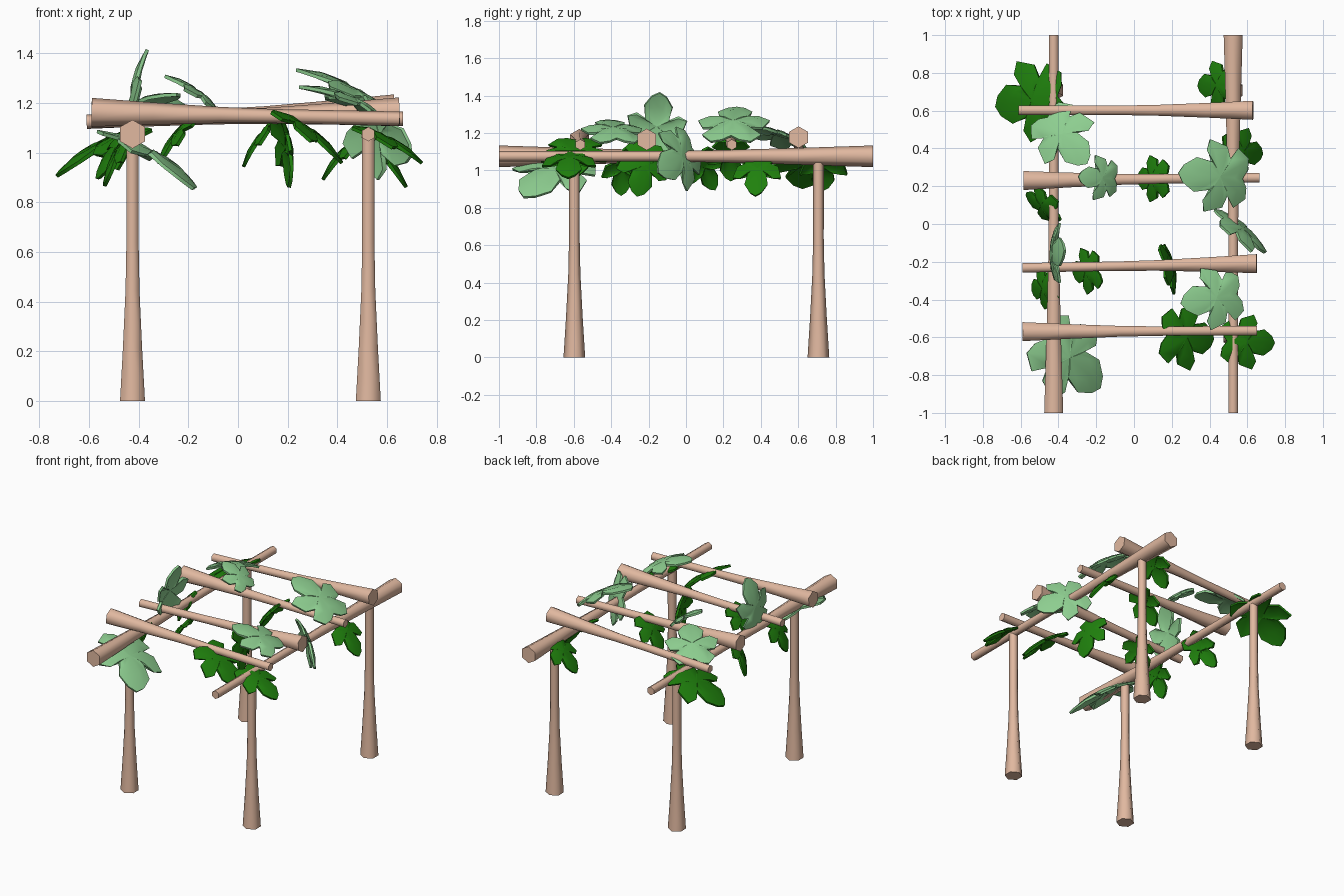
import bpy, bmesh, math
from mathutils import Vector, Matrix

cube = bpy.data.objects.get("Cube")
if cube:
    bpy.data.objects.remove(cube, do_unlink=True)


def material(name, rgb):
    m = bpy.data.materials.new(name)
    m.use_nodes = True
    m.diffuse_color = (*rgb, 1)
    m.node_tree.nodes["Principled BSDF"].inputs["Base Color"].default_value = (*rgb, 1)
    return m


WOOD = material("pale wood", (0.75, 0.48, 0.35))
DARK = material("dark green", (0.014, 0.22, 0.004))
LIGHT = material("light green", (0.27, 0.62, 0.28))


def finish(name, bm, mat, angle):
    bmesh.ops.recalc_face_normals(bm, faces=bm.faces)
    mesh = bpy.data.meshes.new(name)
    bm.to_mesh(mesh)
    bm.free()
    mesh.materials.append(mat)
    for p in mesh.polygons:
        p.use_smooth = True
    mesh.set_sharp_from_angle(angle=math.radians(angle))
    obj = bpy.data.objects.new(name, mesh)
    bpy.context.collection.objects.link(obj)
    return obj


def pole(name, thick, thin, corner, r=0.058):
    """Six-sided log flaring towards its thick end; one corner faces the given axis."""
    a, b, u = Vector(thick), Vector(thin), Vector(corner)
    axis = (b - a).normalized()
    u = (u - axis * u.dot(axis)).normalized()
    v = axis.cross(u)
    bm = bmesh.new()
    rings = []
    for t, s in ((0, 1), (0.2, 0.77), (0.42, 0.56), (0.6, 0.49), (1, 0.5)):
        rings.append([bm.verts.new(a.lerp(b, t) + r * s * (
            u * math.cos(k * math.pi / 3) + v * math.sin(k * math.pi / 3)))
            for k in range(6)])
    for p, q in zip(rings, rings[1:]):
        for k in range(6):
            bm.faces.new((p[k], p[k - 1], q[k - 1], q[k]))
    bm.faces.new(rings[0])
    bm.faces.new(rings[-1])
    finish(name, bm, WOOD, 70)


# Half outline of a five-lobed leaf, stem at the origin, tip at y = 1
HALF = [(0.13, -0.05), (0.29, -0.06), (0.43, 0.12), (0.27, 0.25), (0.44, 0.3),
        (0.52, 0.56), (0.36, 0.62), (0.2, 0.53), (0.25, 0.76), (0.13, 0.93)]
OUTLINE = [(0, 0.03)] + HALF + [(0, 1)] + [(-x, y) for x, y in reversed(HALF)]


def leaf(name, mat, stem, tip, width, facing=(0, 0, 1)):
    """Domed, puffy leaf stretched from stem to tip."""
    s, t, n = Vector(stem), Vector(tip), Vector(facing)
    along = t - s
    length = along.length
    along.normalize()
    n = (n - along * n.dot(along)).normalized()
    side = along.cross(n)
    place = Matrix((side * width, along * length, n * length)).transposed()

    def point(x, y, puff):
        r2 = x * x + (y - 0.4) ** 2
        return s + place @ Vector((x, y, puff - 0.28 * (r2 - 0.26)))

    bm = bmesh.new()
    outer = [bm.verts.new(point(x, y, 0)) for x, y in OUTLINE]
    inner = [bm.verts.new(point(x * 0.6, 0.4 + (y - 0.4) * 0.6, 0.02))
             for x, y in OUTLINE]
    hub = bm.verts.new(point(0, 0.4, 0))
    for k in range(len(outer)):
        bm.faces.new((outer[k - 1], outer[k], inner[k], inner[k - 1]))
        bm.faces.new((inner[k - 1], inner[k], hub))
    bmesh.ops.recalc_face_normals(bm, faces=bm.faces)
    bmesh.ops.solidify(bm, geom=bm.faces[:], thickness=0.014)
    finish(name, bm, mat, 50)


# Posts
for side, x in (("right", -0.425), ("left", 0.525)):
    for end, y in (("front", -0.597), ("back", 0.708)):
        pole(f"{end}_{side}_post", (x, y, 0), (x, y, 1.06), (0, 1, 0))

# Long rails, laid in opposite directions
pole("right_rail", (-0.425, -1, 1.075), (-0.425, 1, 1.075), (0, 0, 1))
pole("left_rail", (0.525, 1, 1.075), (0.525, -1, 1.075), (0, 0, 1))

# Cross beams, alternating their thick ends
pole("front_beam", (-0.59, -0.57, 1.163), (0.65, -0.565, 1.137), (0, 0, 1))
pole("front_middle_beam", (0.65, -0.21, 1.165), (-0.59, -0.232, 1.128), (0, 0, 1))
pole("back_middle_beam", (-0.585, 0.23, 1.16), (0.665, 0.245, 1.137), (0, 0, 1))
pole("back_beam", (0.63, 0.602, 1.177), (-0.61, 0.602, 1.125), (0, 0, 1))

# Dark leaves hanging under the frame
for stem, tip, width, facing in [
    ((-0.39, 0.68, 1.09), (-0.74, 0.62, 0.92), 0.42, (0, 0, 1)),
    ((0.53, 0.74, 1.09), (0.33, 0.73, 0.90), 0.25, (0, 0, 1)),
    ((0.48, 0.39, 1.08), (0.69, 0.37, 0.87), 0.25, (0, 0, 1)),
    ((0.17, 0.24, 1.15), (0.01, 0.24, 0.95), 0.24, (0, 0, 1)),
    ((-0.41, 0.07, 1.09), (-0.58, 0.15, 0.90), 0.2, (-0.2, -0.6, 1)),
    ((-0.42, -0.33, 1.09), (-0.55, -0.35, 0.87), 0.22, (0, 0, 1)),
    ((-0.19, -0.24, 1.13), (-0.33, -0.26, 0.96), 0.24, (0, 0, 1)),
    ((0.16, -0.21, 1.13), (0.22, -0.26, 0.86), 0.27, (1, 0.2, 0)),
    ((0.16, -0.59, 1.16), (0.43, -0.61, 0.97), 0.34, (0, 0, 1)),
    ((0.48, -0.62, 1.10), (0.75, -0.63, 0.97), 0.28, (0, 0, 1)),
]:
    leaf("dark_leaf", DARK, stem, tip, width, facing)

# Light leaves on top and at the sides
for stem, tip, width, facing in [
    ((-0.48, -0.60, 1.05), (-0.17, -0.87, 0.87), 0.43, (0.48, 0, 0.88)),
    ((-0.46, 0.57, 1.13), (-0.25, 0.32, 1.25), 0.33, (0, 0, 1)),
    ((-0.10, 0.24, 1.19), (-0.29, 0.25, 1.32), 0.23, (0, 0, 1)),
    ((0.58, 0.24, 1.17), (0.24, 0.27, 1.35), 0.37, (0, 0, 1)),
    ((0.46, 0.03, 1.12), (0.71, -0.14, 0.99), 0.34, (0.56, 0.83, 0.3)),
    ((0.55, -0.37, 1.16), (0.25, -0.42, 1.28), 0.32, (0, 0, 1)),
    ((-0.43, -0.17, 1.10), (-0.38, -0.14, 1.42), 0.31, (-1, 0, 0)),
]:
    leaf("light_leaf", LIGHT, stem, tip, width, facing)
